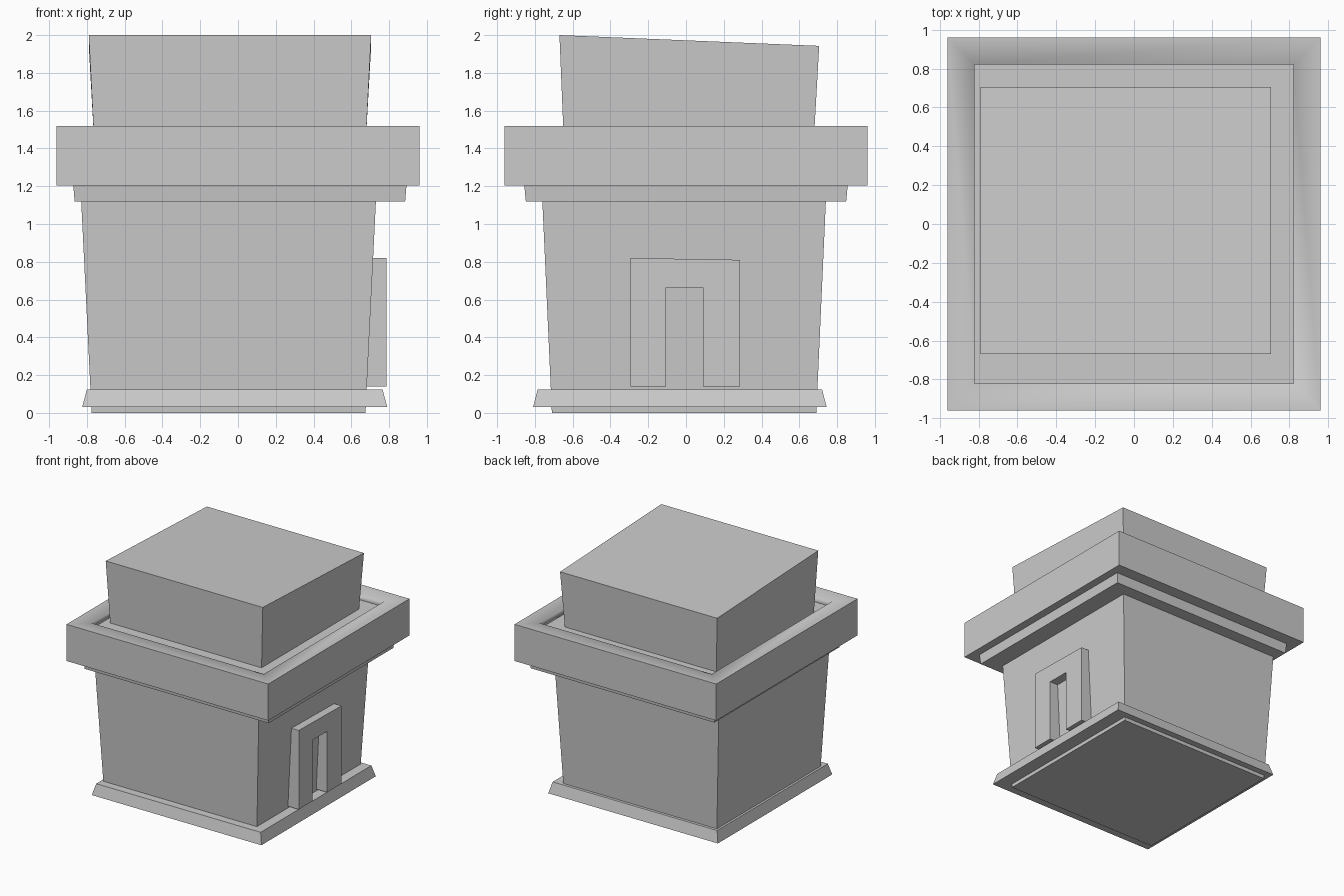
import bpy, bmesh, math

if "Cube" in bpy.data.objects:
    bpy.data.objects.remove(bpy.data.objects["Cube"])


def make(name, verts, faces):
    mesh = bpy.data.meshes.new(name)
    mesh.from_pydata(verts, [], faces)
    bm = bmesh.new()
    bm.from_mesh(mesh)
    bmesh.ops.recalc_face_normals(bm, faces=bm.faces)
    bm.to_mesh(mesh)
    bm.free()
    ob = bpy.data.objects.new(name, mesh)
    bpy.context.collection.objects.link(ob)
    return ob


def ring(x0, x1, y0, y1, z, z_back=None):
    zb = z if z_back is None else z_back
    return [(x0, y0, z), (x1, y0, z), (x1, y1, zb), (x0, y1, zb)]


def loft(name, *rings):
    """Closed solid through a stack of four-sided rings."""
    verts = [v for r in rings for v in r]
    n = len(rings)
    faces = [(0, 1, 2, 3), tuple(range(4 * n - 4, 4 * n))]
    for k in range(n - 1):
        for i in range(4):
            j = (i + 1) % 4
            faces.append((4*k + i, 4*k + j, 4*k + 4 + j, 4*k + 4 + i))
    return make(name, verts, faces)


# Flared lower walls and sloping plinth
loft("lower_walls", ring(-.775, .675, -.71, .69, 0),
     ring(-.834, .734, -.764, .744, 1.2))
loft("plinth", ring(-.825, .79, -.81, .745, .03),
     ring(-.80, .765, -.785, .72, .125))

# Stepped cornice under the parapet
loft("cornice", ring(-.865, .885, -.848, .848, 1.12),
     ring(-.872, .892, -.856, .856, 1.205))

# Parapet slab with a shallow recess in its top
parapet = loft("parapet", ring(-.96, .96, -.96, .96, 1.205),
               ring(-.96, .96, -.96, .96, 1.52),
               ring(-.82, .82, -.82, .82, 1.515),
               ring(-.82, .82, -.82, .82, 1.465))
# Soft shading where the rim turns down into the recess
for p in parapet.data.polygons:
    p.use_smooth = 6 <= p.index <= 13
for e in parapet.data.edges:
    a, b = e.vertices
    e.use_edge_sharp = not (8 <= a < 12 and 8 <= b < 12) and \
        not (max(a, b) >= 8 and abs(a - b) == 4)

# Upper storey with a slightly pitched roof
loft("upper_storey", ring(-.763, .678, -.648, .678, 1.465),
     ring(-.79, .705, -.67, .705, 2.0, 1.943))

# Door surround: U-shaped profile, back edge following the leaning wall
profile = [(-.295, .14), (-.105, .14), (-.105, .665), (.09, .665),
           (.09, .14), (.285, .14), (.285, .81), (-.295, .82)]
n = len(profile)
verts = [(.785, y, z) for y, z in profile]
verts += [(.67 + .05 * z, y, z) for y, z in profile]
faces = [tuple(range(n)), tuple(range(n, 2 * n))]
faces += [(i, (i + 1) % n, n + (i + 1) % n, n + i) for i in range(n)]
make("door_surround", verts, faces)
